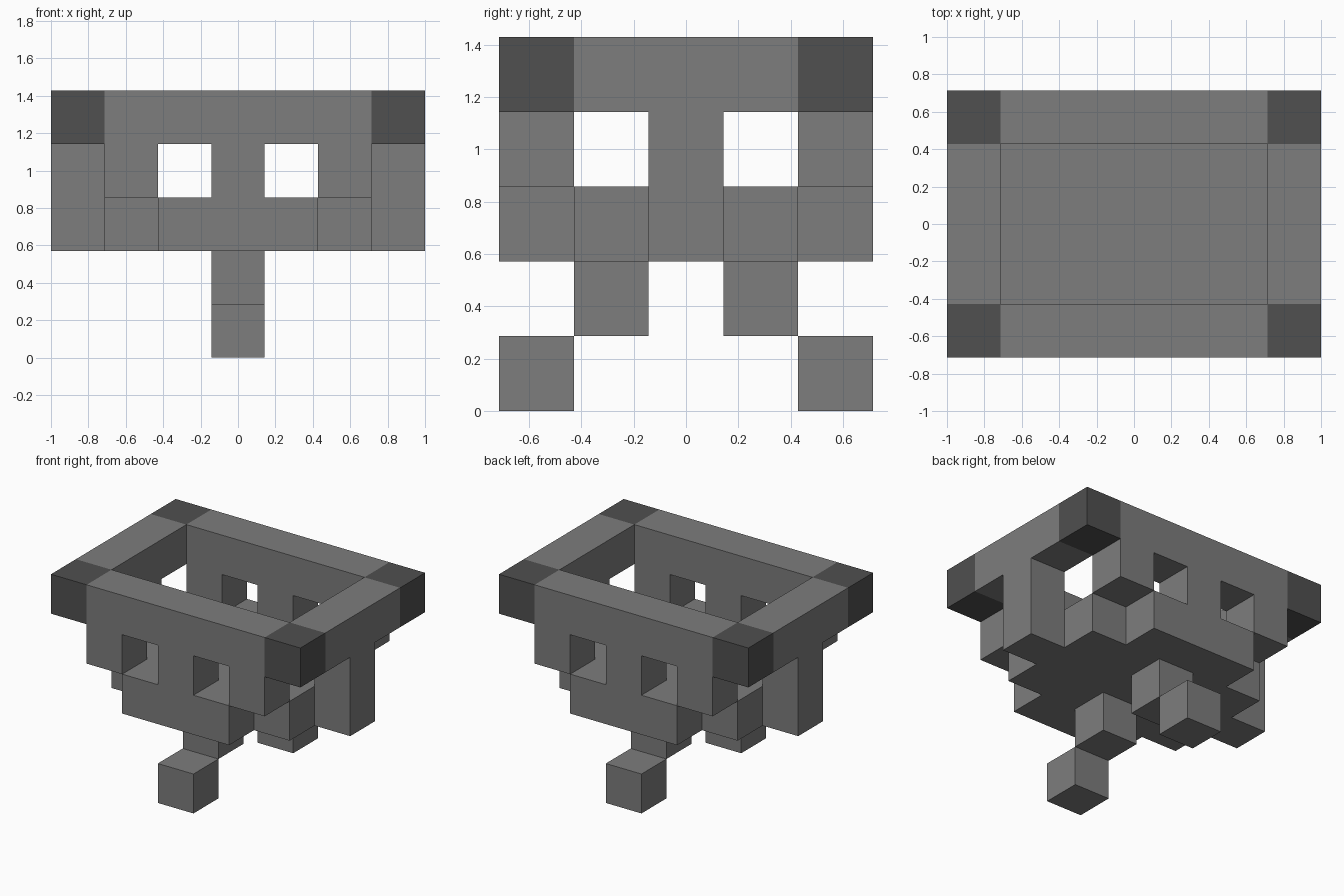
import bpy
import bmesh
from mathutils import Vector

cube = bpy.data.objects.get("Cube")
if cube:
    bpy.data.objects.remove(cube, do_unlink=True)

U = 2 / 7  # edge length of one block


def material(name, value):
    mat = bpy.data.materials.new(name)
    mat.use_nodes = True
    colour = (value, value, value, 1)
    mat.diffuse_color = colour
    bsdf = mat.node_tree.nodes["Principled BSDF"]
    bsdf.inputs["Base Color"].default_value = colour
    bsdf.inputs["Roughness"].default_value = 0.9
    return mat


grey = material("mid grey", 0.205)
dark = material("dark grey", 0.08)


def block(xs, ys, zs):
    """Set of grid cells covered by inclusive (low, high) ranges."""
    span = lambda r: range(r[0], r[1] + 1)
    return {(x, y, z) for x in span(xs) for y in span(ys) for z in span(zs)}


def both(cells, axis):
    """Add the mirror image of the cells along an axis."""
    return cells | {tuple(-v if i == axis else v for i, v in enumerate(c)) for c in cells}


parts = {}

# Top rim with four contrasting corner blocks
corners = both(both({(3, 2, 4)}, 0), 1)
parts["rim_corners"] = (corners, dark)
parts["rim"] = (block((-3, 3), (-2, 2), (4, 4)) - block((-2, 2), (-1, 1), (4, 4)) - corners, grey)

# Posts between the rim and the tray, leaving window openings
for name, y in (("front_posts", -2), ("back_posts", 2)):
    parts[name] = ({(x, y, 3) for x in (-2, 0, 2)}, grey)
parts["left_post"] = ({(3, 0, 3)}, grey)
parts["right_post"] = ({(-3, 0, 3)}, grey)

# Stepped tray floor
floor = block((-2, 2), (-1, 1), (2, 2)) | block((-1, 1), (-2, 2), (2, 2)) | block((-3, 3), (0, 0), (2, 2))
parts["tray_floor"] = (floor, grey)

# Two legs with feet stepping outwards
for name, s in (("front", -1), ("back", 1)):
    parts[name + "_leg"] = ({(0, s, 1)}, grey)
    parts[name + "_foot"] = ({(0, 2 * s, 0)}, grey)

occupied = set().union(*(cells for cells, _ in parts.values()))


def build(name, cells, mat):
    """Skin the exposed sides of the cells and merge the flat areas."""
    bm = bmesh.new()
    for cell in sorted(cells):
        centre = Vector(cell) + Vector((0, 0, 0.5))
        for axis in range(3):
            for sign in (-1, 1):
                n = Vector([sign if i == axis else 0 for i in range(3)])
                if tuple(int(c + d) for c, d in zip(cell, n)) in occupied:
                    continue
                a = Vector([0.5 if i == (axis + 1) % 3 else 0 for i in range(3)])
                b = n.cross(a)
                mid = centre + n * 0.5
                bm.faces.new([bm.verts.new((mid + p) * U) for p in (-a - b, a - b, a + b, b - a)])
    bmesh.ops.remove_doubles(bm, verts=bm.verts[:], dist=1e-4)
    bmesh.ops.dissolve_limit(bm, angle_limit=0.01, verts=bm.verts[:], edges=bm.edges[:])
    mesh = bpy.data.meshes.new(name)
    bm.to_mesh(mesh)
    bm.free()
    mesh.materials.append(mat)
    bpy.context.collection.objects.link(bpy.data.objects.new(name, mesh))


for part_name, (part_cells, part_mat) in parts.items():
    build(part_name, part_cells, part_mat)
